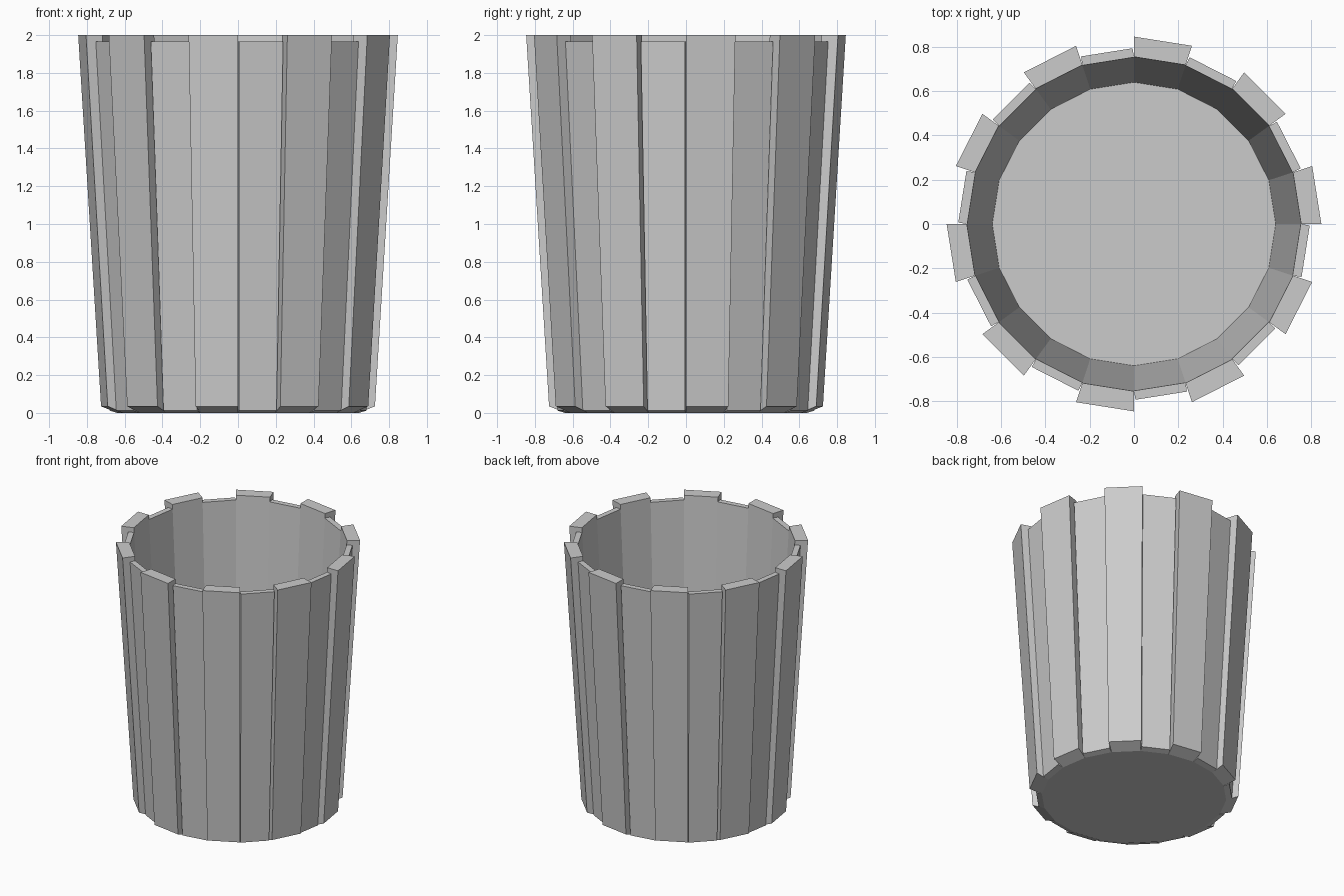
import bpy, math
from mathutils import Vector

if "Cube" in bpy.data.objects:
    bpy.data.objects.remove(bpy.data.objects["Cube"])

SIDES = 20
STEP = 2 * math.pi / SIDES
R_BOTTOM, R_TOP, HEIGHT = 0.64, 0.755, 2.0


def make(name, verts, faces):
    mesh = bpy.data.meshes.new(name)
    mesh.from_pydata(verts, [], faces)
    mesh.update()
    obj = bpy.data.objects.new(name, mesh)
    bpy.context.collection.objects.link(obj)
    return obj


def stave(name, i, profile):
    """Closed board; profile rows are (distance of face, half width, z)."""
    a = (i + 0.5) * STEP
    n = Vector((math.cos(a), math.sin(a), 0))
    t = Vector((-n.y, n.x, 0))
    verts = [n * d + t * s * w + Vector((0, 0, z))
             for s in (-1, 1) for d, w, z in profile]
    # profile order: inner bottom, outer bottom, outer top, inner top
    faces = [(0, 1, 2, 3), (7, 6, 5, 4)]
    faces += [(k, k + 4, (k + 1) % 4 + 4, (k + 1) % 4) for k in range(4)]
    return make(name, verts, faces)


def row(radius, z):
    # point pair lying on the radial segment boundaries
    return (radius * math.cos(STEP / 2), radius * math.sin(STEP / 2), z)


# alternating thick and thin boards
low = R_TOP - (R_TOP - R_BOTTOM) * 0.0175
for i in range(SIDES):
    if i % 2 == 0:
        stave("thick_stave", i, [row(R_BOTTOM, 0), row(0.725, 0.035),
                                 row(0.846, HEIGHT), row(R_TOP, HEIGHT)])
    else:
        b, t = row(R_BOTTOM, 0), row(low, 1.965)
        stave("thin_stave", i, [b, (b[0] + 0.04, b[1], 0.012),
                                (t[0] + 0.041, t[1], 1.965), t])

# bucket floor
make("floor",
     [(R_BOTTOM * math.cos(i * STEP), R_BOTTOM * math.sin(i * STEP), 0)
      for i in range(SIDES)],
     [tuple(range(SIDES))])
